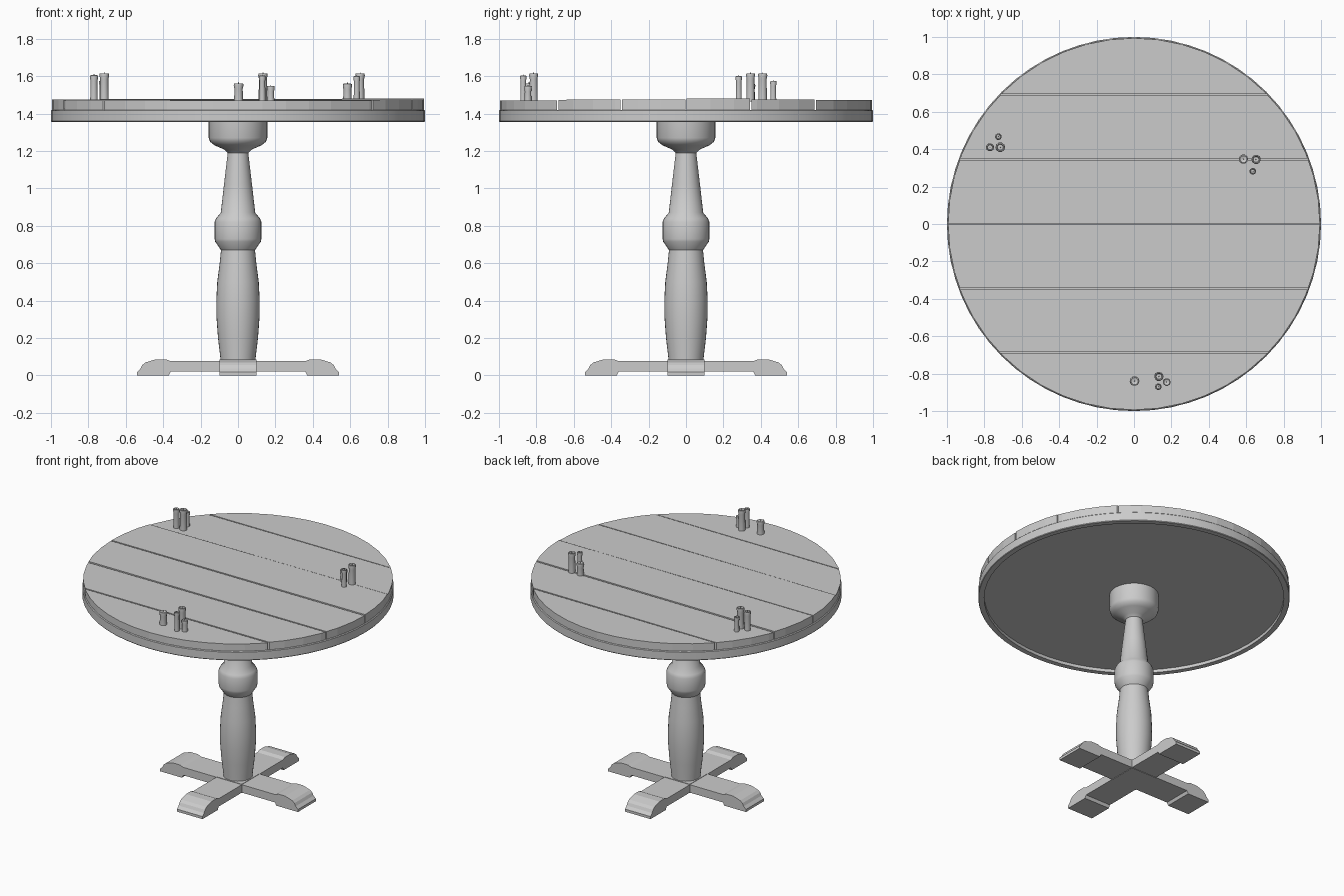
import bpy, bmesh, math, random
from mathutils import Matrix

if "Cube" in bpy.data.objects:
    bpy.data.objects.remove(bpy.data.objects["Cube"])

random.seed(4)


def finish(name, bm, smooth=None):
    bmesh.ops.recalc_face_normals(bm, faces=bm.faces)
    me = bpy.data.meshes.new(name)
    bm.to_mesh(me)
    bm.free()
    ob = bpy.data.objects.new(name, me)
    bpy.context.collection.objects.link(ob)
    if smooth:
        bpy.ops.object.select_all(action='DESELECT')
        ob.select_set(True)
        bpy.context.view_layer.objects.active = ob
        bpy.ops.object.shade_smooth_by_angle(angle=math.radians(smooth))
    return ob


def lathe(name, profile, sides, loc=(0, 0), smooth=35):
    """Spin a list of (radius, z) points around a vertical axis."""
    bm = bmesh.new()
    vs = [bm.verts.new((r, 0, z)) for r, z in profile]
    es = [bm.edges.new(p) for p in zip(vs, vs[1:])]
    bmesh.ops.spin(bm, geom=vs + es, axis=(0, 0, 1), cent=(0, 0, 0),
                   angle=math.tau, steps=sides, use_duplicate=False)
    bmesh.ops.remove_doubles(bm, verts=bm.verts, dist=1e-5)
    bmesh.ops.translate(bm, verts=bm.verts, vec=(loc[0], loc[1], 0))
    return finish(name, bm, smooth)


# Turned pedestal
lathe("pedestal", [
    (0, 0.07), (0.093, 0.07), (0.095, 0.10), (0.107, 0.20), (0.115, 0.31),
    (0.116, 0.40), (0.111, 0.50), (0.098, 0.60), (0.091, 0.67), (0.122, 0.715),
    (0.125, 0.73), (0.125, 0.82), (0.117, 0.84), (0.092, 0.87), (0.075, 1.02),
    (0.055, 1.19), (0.072, 1.207), (0.125, 1.23), (0.150, 1.25),
    (0.157, 1.27), (0.157, 1.39), (0, 1.39)], 32)

# Rim hoop with recessed underside panel
lathe("tabletop_rim", [
    (0, 1.378), (0.962, 1.378), (0.962, 1.356), (0.997, 1.356),
    (1.0, 1.36), (1.0, 1.415), (0.995, 1.42), (0, 1.42)], 64)

# Planks: the disc sliced into bands, each sitting a little differently
cuts = [-1.1, -0.685, -0.345, 0.0, 0.345, 0.69, 1.1]
tops = [1.470, 1.472, 1.475, 1.478, 1.474, 1.473]
for i, (y0, y1) in enumerate(zip(cuts, cuts[1:])):
    bm = bmesh.new()
    bmesh.ops.create_cone(bm, cap_ends=True, segments=48, radius1=0.994,
                          radius2=0.994, depth=tops[i] - 1.415)
    for y, n in ((y0 + 0.004, -1), (y1 - 0.004, 1)):
        bmesh.ops.bisect_plane(bm, geom=bm.verts[:] + bm.edges[:] + bm.faces[:],
                               plane_co=(0, y, 0), plane_no=(0, n, 0), clear_outer=True)
        bmesh.ops.holes_fill(bm, edges=[e for e in bm.edges if e.is_boundary])
    tilt = Matrix.Rotation(random.uniform(-0.003, 0.003), 4, 'Y')
    bm.transform(Matrix.Translation((0, 0, (tops[i] + 1.415) / 2)) @ tilt)
    finish(f"plank_{i + 1}", bm)

# Crossed base beams with shaped feet
half = [(0.36, 0.02), (0.37, 0.0), (0.54, 0.0), (0.54, 0.018), (0.522, 0.036),
        (0.512, 0.055), (0.495, 0.069), (0.44, 0.086), (0.385, 0.086), (0.36, 0.076)]
outline = half + [(-x, z) for x, z in reversed(half)]
for name, angle in (("base_beam_x", 0), ("base_beam_y", math.pi / 2)):
    bm = bmesh.new()
    face = bm.faces.new([bm.verts.new((x, -0.1, z)) for x, z in outline])
    new = bmesh.ops.extrude_face_region(bm, geom=[face])["geom"]
    bmesh.ops.translate(bm, vec=(0, 0.2, 0),
                        verts=[v for v in new if isinstance(v, bmesh.types.BMVert)])
    bm.transform(Matrix.Rotation(angle, 4, 'Z'))
    finish(name, bm)

# Central block where the beams cross
bm = bmesh.new()
bmesh.ops.create_cube(bm, size=1, matrix=Matrix.Translation((0, 0, 0.048)) @
                      Matrix.Diagonal((0.2, 0.2, 0.062, 1)))
finish("base_block", bm)

# Candle clusters: x, y, radius, top
candles = [
    (-0.770, 0.410, 0.022, 1.605), (-0.715, 0.410, 0.026, 1.615), (-0.725, 0.467, 0.018, 1.575),
    (0.585, 0.347, 0.025, 1.560), (0.653, 0.345, 0.025, 1.615), (0.635, 0.282, 0.018, 1.600),
    (0.003, -0.840, 0.026, 1.562), (0.133, -0.815, 0.025, 1.615),
    (0.130, -0.870, 0.018, 1.603), (0.175, -0.845, 0.021, 1.548)]
for i, (x, y, r, top) in enumerate(candles):
    bowl = 0.012 if top > 1.57 else 0.003
    lathe(f"candle_{i + 1}", [
        (0, 1.465), (r * 0.92, 1.465), (r * 0.85, top - 0.03), (r, top - 0.012),
        (r * 0.95, top - 0.002), (r * 0.75, top), (r * 0.6, top - bowl), (0, top - bowl)],
        10, (x, y), 50)
    lathe(f"wick_{i + 1}", [(0.003, top - bowl - 0.002), (0.002, top + 0.005),
                            (0, top + 0.006)], 5, (x, y))
